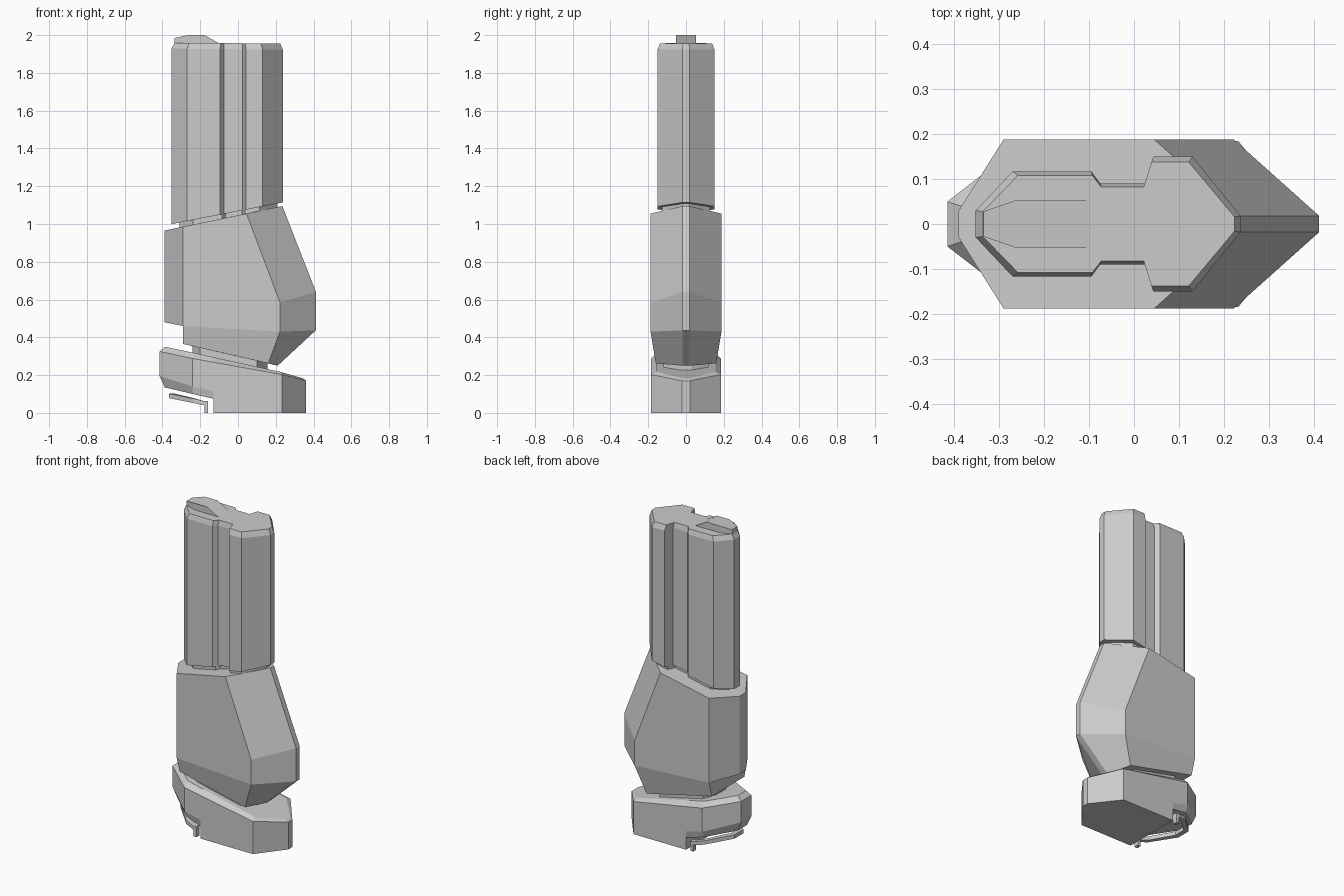
import bpy, bmesh


def loft(name, rings):
    """Skin a stack of half outlines (x, y, z), each mirrored across y = 0."""
    bm = bmesh.new()
    loops = []
    for half in rings:
        full = list(half) + [(x, -y, z) for x, y, z in reversed(half)]
        loops.append([bm.verts.new(p) for p in full])
    n = len(loops[0])
    for a, b in zip(loops, loops[1:]):
        for i in range(n):
            j = (i + 1) % n
            bm.faces.new((a[i], a[j], b[j], b[i]))
    bm.faces.new(loops[0])
    bm.faces.new(loops[-1])
    bmesh.ops.remove_doubles(bm, verts=bm.verts, dist=0.0005)
    bmesh.ops.recalc_face_normals(bm, faces=bm.faces)
    me = bpy.data.meshes.new(name)
    bm.to_mesh(me)
    bm.free()
    ob = bpy.data.objects.new(name, me)
    bpy.context.collection.objects.link(ob)
    return ob


def on_plane(plan, z0, slope, dx=0.0, sx=1.0, sy=1.0):
    """Lay a plan outline on a plane that slopes along x."""
    return [(x * sx + dx, y * sy, z0 + slope * (x * sx + dx)) for x, y in plan]


# Upper shaft: notched outline, slanted base, chamfered top
shaft = [(-0.352, 0.03), (-0.27, 0.117), (-0.095, 0.117), (-0.075, 0.09),
         (0.025, 0.09), (0.043, 0.15), (0.13, 0.15), (0.237, 0.018)]
loft("upper_shaft", [
    on_plane(shaft, 1.068, 0.195),
    on_plane(shaft, 1.925, -0.01),
    on_plane(shaft, 1.957, -0.005, dx=-0.002, sx=0.95, sy=0.92)])

# Recessed core joining shaft and body
loft("shaft_core", [
    on_plane(shaft, 1.03, 0.205, sx=0.88, sy=0.85),
    on_plane(shaft, 1.10, 0.195, sx=0.88, sy=0.85)])

# Raised tab on the top
tab = [(-0.335, 0.028), (-0.265, 0.052), (-0.178, 0.052), (-0.1, 0.052)]
loft("top_tab", [
    [(x, y, 1.95) for x, y in tab],
    [(x, y, z) for (x, y), z in zip(tab, (1.985, 2.0, 2.0, 1.957))]])

# Faceted middle body, with an undercut at the rear
S = 0.188
loft("middle_body", [
    [(-0.39, 0.03, 0.965), (-0.29, S, 0.986), (0.045, S, 1.055), (0.235, 0.018, 1.095)],
    [(-0.39, 0.03, 0.7), (-0.29, S, 0.7), (0.222, S, 0.585), (0.412, 0.018, 0.642)],
    [(-0.39, 0.03, 0.48), (-0.29, S, 0.46), (0.222, S, 0.43), (0.412, 0.018, 0.437)],
    [(-0.29, 0.03, 0.46), (-0.29, S, 0.46), (0.222, S, 0.43), (0.412, 0.018, 0.437)],
    [(-0.29, 0.03, 0.365), (-0.29, 0.16, 0.365), (0.16, 0.16, 0.262), (0.21, 0.018, 0.25)]])

# Ankle core between body and foot
ankle = [(-0.24, 0.05), (-0.2, 0.12), (0.1, 0.12), (0.155, 0.03)]
loft("ankle_core", [
    on_plane(ankle, 0.24, -0.214),
    on_plane(ankle, 0.32, -0.23)])

# Foot: chamfered upper edge, raised heel, flat sole
F = 0.185
loft("foot", [
    [(-0.385, 0.04, 0.35), (-0.235, 0.155, 0.318), (-0.13, 0.155, 0.295),
     (0.225, 0.155, 0.217), (0.345, 0.02, 0.183)],
    [(-0.415, 0.05, 0.325), (-0.24, F, 0.288), (-0.13, F, 0.268),
     (0.232, F, 0.203), (0.36, 0.02, 0.17)],
    [(-0.415, 0.05, 0.195), (-0.24, F, 0.14), (-0.13, F, 0.115),
     (0.232, F, 0.1), (0.36, 0.02, 0.1)],
    [(-0.388, 0.045, 0.135), (-0.24, 0.165, 0.1), (-0.13, F, 0.075),
     (0.232, F, 0.05), (0.36, 0.02, 0.05)],
    [(-0.13, 0.045, 0.075), (-0.13, 0.165, 0.075), (-0.13, F, 0.075),
     (0.232, F, 0.05), (0.36, 0.02, 0.05)],
    [(-0.13, 0.045, 0), (-0.13, 0.165, 0), (-0.13, F, 0),
     (0.232, F, 0), (0.36, 0.02, 0)]])


# Thin heel band following the rear outline, with a short post at each end
def heel_band():
    half = [((-0.158, 0.183), (-0.158, 0.155), 0.0, 0.04),
            ((-0.178, 0.183), (-0.178, 0.155), 0.0, 0.04),
            ((-0.178, 0.183), (-0.178, 0.155), 0.04, 0.062),
            ((-0.24, 0.165), (-0.23, 0.138), 0.053, 0.077),
            ((-0.365, 0.045), (-0.335, 0.035), 0.078, 0.102)]
    post = [((-0.158, 0.183), (-0.158, 0.155), 0.0, 0.062),
            ((-0.178, 0.183), (-0.178, 0.155), 0.0, 0.062)]
    path = [((-0.158, 0.183), (-0.158, 0.155), 0.037, 0.06)] + half[2:]
    bm = bmesh.new()

    def sweep(sections):
        loops = []
        for o, i, lo, hi in sections:
            loops.append([bm.verts.new(p) for p in
                          ((*o, lo), (*o, hi), (*i, hi), (*i, lo))])
        for a, b in zip(loops, loops[1:]):
            for k in range(4):
                j = (k + 1) % 4
                bm.faces.new((a[k], a[j], b[j], b[k]))
        bm.faces.new(loops[0])
        bm.faces.new(loops[-1])

    def flip(sections):
        return [((o[0], -o[1]), (i[0], -i[1]), lo, hi) for o, i, lo, hi in sections]

    sweep(path + flip(path)[::-1])
    sweep(post)
    sweep(flip(post))
    bmesh.ops.recalc_face_normals(bm, faces=bm.faces)
    me = bpy.data.meshes.new("heel_band")
    bm.to_mesh(me)
    bm.free()
    bpy.context.collection.objects.link(bpy.data.objects.new("heel_band", me))


heel_band()
